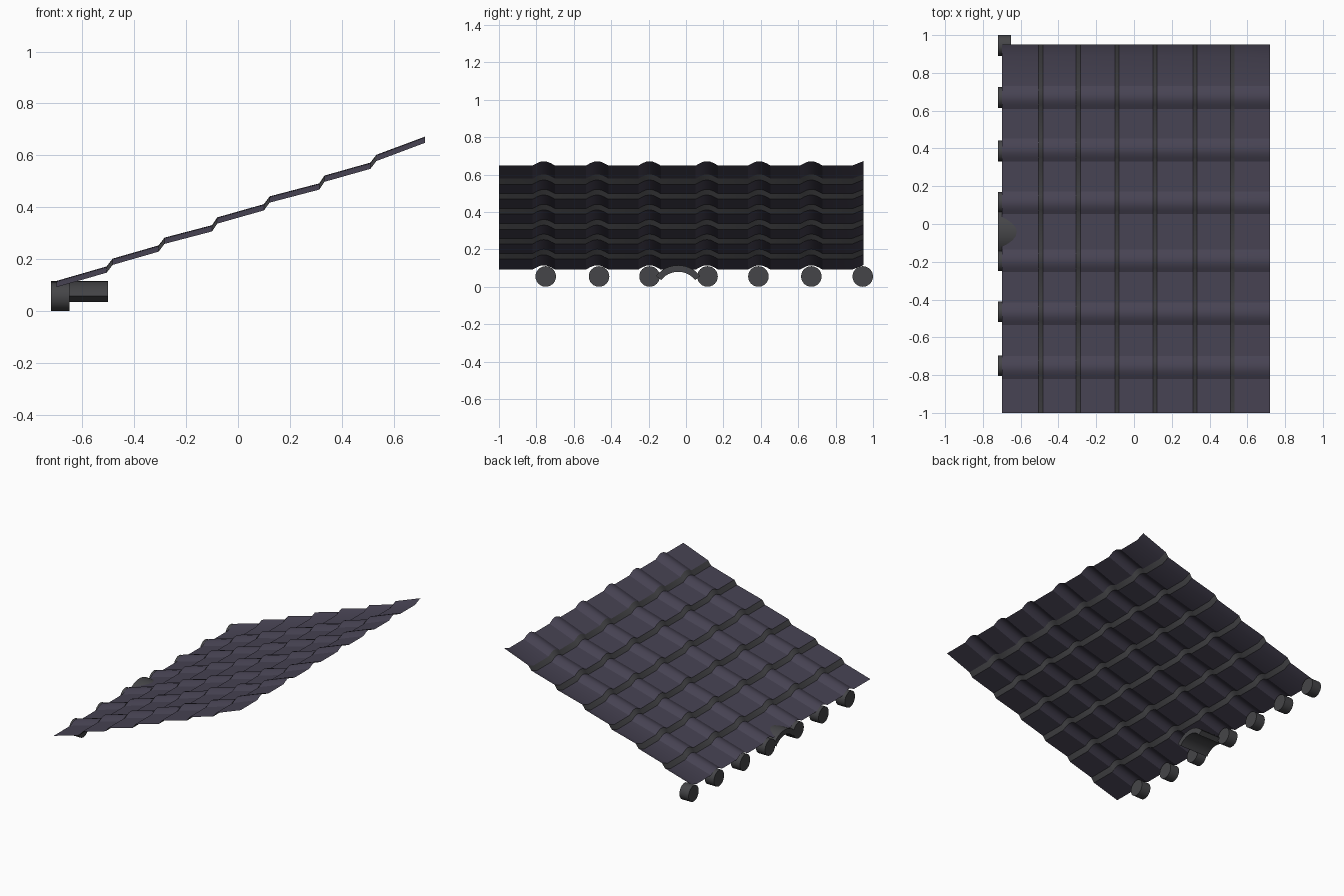
import bpy, bmesh, math

if "Cube" in bpy.data.objects:
    bpy.data.objects.remove(bpy.data.objects["Cube"])


def material(name, color):
    m = bpy.data.materials.new(name)
    m.diffuse_color = (*color, 1)
    m.use_nodes = True
    m.node_tree.nodes["Principled BSDF"].inputs["Base Color"].default_value = m.diffuse_color
    return m


slate = material("slate", (0.062, 0.055, 0.085))
grey = material("dark_grey", (0.06, 0.06, 0.065))


def make_object(name, bm, mats, angle=35):
    me = bpy.data.meshes.new(name)
    bm.to_mesh(me)
    bm.free()
    ob = bpy.data.objects.new(name, me)
    bpy.context.collection.objects.link(ob)
    for m in mats:
        me.materials.append(m)
    bpy.ops.object.select_all(action='DESELECT')
    ob.select_set(True)
    bpy.context.view_layer.objects.active = ob
    bpy.ops.object.shade_smooth_by_angle(angle=math.radians(angle))
    return ob


# Stepped slope profile (x, z): long tile run, then short riser
slope = [(-0.70, 0.092), (-0.506, 0.148), (-0.483, 0.178), (-0.306, 0.229),
         (-0.283, 0.259), (-0.10, 0.307), (-0.08, 0.337), (0.10, 0.388),
         (0.122, 0.418), (0.313, 0.468), (0.333, 0.498), (0.51, 0.548),
         (0.533, 0.578), (0.72, 0.648)]

# Cross profile (y, height): flat pans with low rounded ribs
rib = [(-0.06, 0), (-0.04, 0.011), (-0.02, 0.02), (0, 0.023),
       (0.02, 0.02), (0.04, 0.011), (0.06, 0)]
cross = [(-1.0, 0)]
for y in (-0.76, -0.475, -0.195, 0.112, 0.392, 0.67):
    cross += [(y + dy, h) for dy, h in rib]
cross += [(0.89, 0), (0.95, 0.024)]

# Roof sheet
bm = bmesh.new()
rows = [[bm.verts.new((x, y, z + h)) for y, h in cross] for x, z in slope]
for i, (a, b) in enumerate(zip(rows, rows[1:])):
    for j in range(len(cross) - 1):
        f = bm.faces.new((a[j], b[j], b[j + 1], a[j + 1]))
        f.material_index = i % 2
make_object("roof_sheet", bm, [slate, grey], 25)

# Round eave end caps under each rib
for n, y in enumerate((-0.75, -0.465, -0.195, 0.115, 0.387, 0.67, 0.945)):
    bpy.ops.mesh.primitive_cylinder_add(vertices=24, radius=0.055, depth=0.07,
                                        location=(-0.685, y, 0.055),
                                        rotation=(0, math.pi / 2, 0))
    ob = bpy.context.object
    ob.name = f"eave_end_cap_{n + 1}"
    ob.data.materials.append(grey)
    bpy.ops.object.shade_smooth_by_angle(angle=math.radians(35))

# Curved eave tile: thick arc extruded back under the sheet
R, T, CY, TOP, SPAN, SEG = 0.15, 0.035, -0.042, 0.115, math.radians(52), 12
arc = []
for k in range(SEG + 1):
    t = -SPAN + 2 * SPAN * k / SEG
    arc.append((R, t))
outline = arc + [(R - T, t) for _, t in reversed(arc)]
bm = bmesh.new()
ends = [[bm.verts.new((x, CY + r * math.sin(t), TOP - R + r * math.cos(t)))
         for r, t in outline] for x in (-0.72, -0.50)]
n = len(outline)
for i in range(n):
    j = (i + 1) % n
    bm.faces.new((ends[0][i], ends[0][j], ends[1][j], ends[1][i]))
for e in ends:
    for k in range(SEG):
        bm.faces.new((e[k], e[k + 1], e[n - 2 - k], e[n - 1 - k]))
bmesh.ops.recalc_face_normals(bm, faces=bm.faces)
make_object("curved_eave_tile", bm, [grey])
